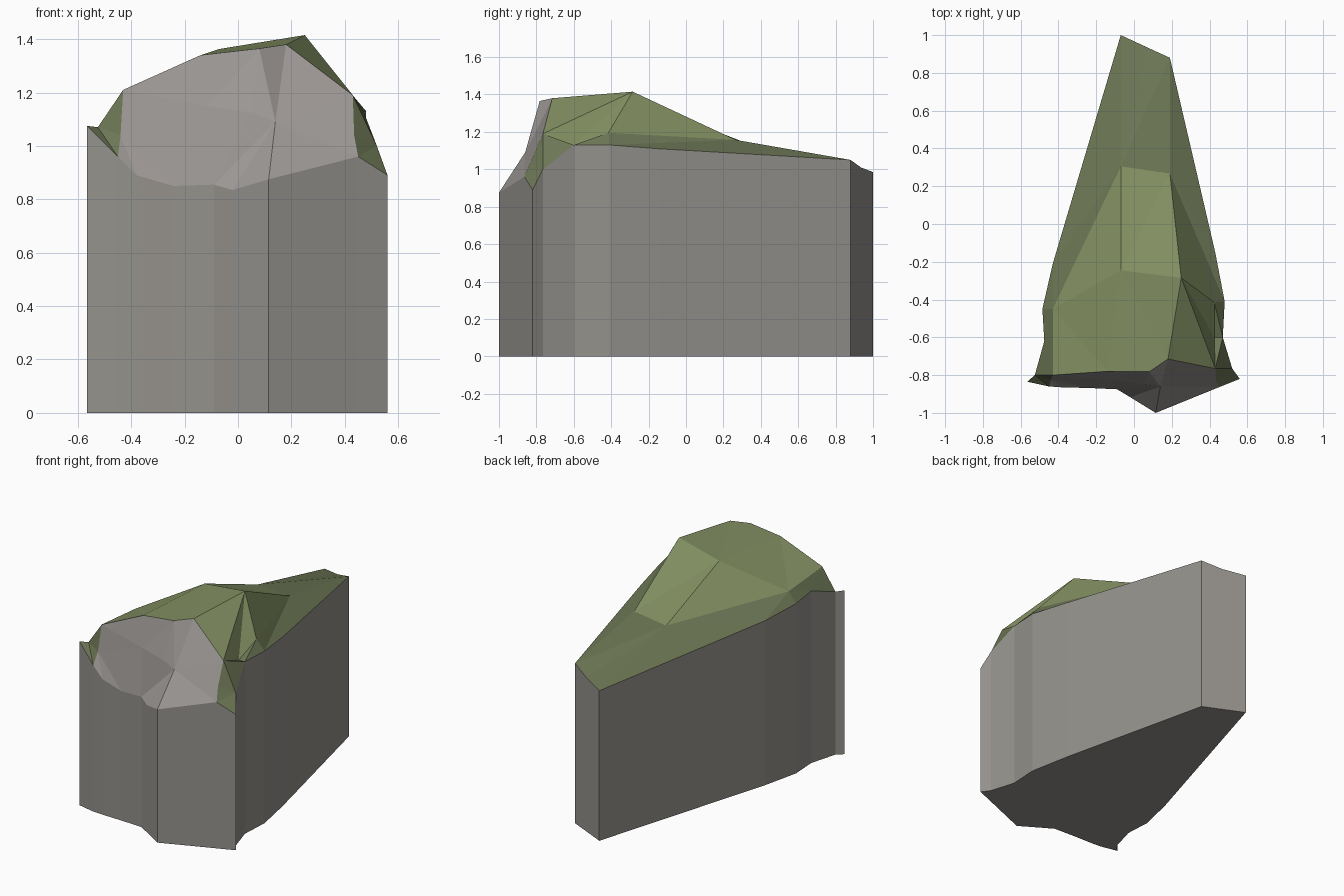
import bpy
from mathutils import Vector
from mathutils.geometry import delaunay_2d_cdt

if "Cube" in bpy.data.objects:
    bpy.data.objects.remove(bpy.data.objects["Cube"])

# Top edge of the wall, counter-clockwise, split into front and side/back
rim_front = [(-.565, -.835, 1.075), (-.45, -.86, .96), (-.38, -.865, .89), (-.24, -.868, .85),
             (-.09, -.875, .855), (-.02, -.917, .835), (.115, -1, .875), (.45, -.864, .96)]
rim_side = [(.56, -.82, .89), (.52, -.765, 1.0), (.47, -.60, 1.13), (.48, -.41, 1.13),
            (.43, -.15, 1.11), (.19, .88, 1.05), (.07, .935, 1.01), (-.07, 1, .985),
            (-.43, -.21, 1.08), (-.485, -.45, 1.115), (-.475, -.62, 1.13), (-.525, -.80, 1.07)]

# Upper edge of the cliff face, from right to left
brow = [(.435, -.83, 1.04), (.43, -.765, 1.19), (.18, -.715, 1.38), (.08, -.782, 1.365),
        (-.14, -.78, 1.34), (-.43, -.80, 1.21), (-.44, -.825, 1.04)]

# Ridge points of the grass
peak, hump = (.25, -.285, 1.415), (-.07, -.245, 1.363)
tail_l, tail_r = (-.07, .305, 1.147), (.19, .267, 1.157)
shoulder_r, dip_r, shoulder_l = (.425, -.415, 1.195), (.425, -.60, 1.128), (-.43, -.45, 1.18)


def make_object(name, verts, faces, *colors):
    mesh = bpy.data.meshes.new(name)
    mesh.from_pydata(verts, [], faces)
    mesh.update()
    obj = bpy.data.objects.new(name, mesh)
    bpy.context.collection.objects.link(obj)
    for color in colors:
        mat = bpy.data.materials.new(name)
        mat.diffuse_color = (*color, 1)
        mat.use_nodes = True
        mat.node_tree.nodes["Principled BSDF"].inputs["Base Color"].default_value = mat.diffuse_color
        mesh.materials.append(mat)
    return obj


def inside(p, poly):
    """Even-odd test of a 2D point against a polygon."""
    odd = False
    for a, b in zip(poly, poly[1:] + poly[:1]):
        if (a.y > p.y) != (b.y > p.y) and p.x < a.x + (p.y - a.y) * (b.x - a.x) / (b.y - a.y):
            odd = not odd
    return odd


def faceted_patch(name, outline, creases, axes, *colors):
    """Triangulate an outline seen along one axis, keeping the crease lines."""
    pts = list(outline)
    for line in creases:
        pts += [p for p in line if p not in pts]
    lines = creases + [outline + outline[:1]]
    edges = [(pts.index(a), pts.index(b)) for l in lines for a, b in zip(l, l[1:])]
    flat = [Vector((p[axes[0]], p[axes[1]])) for p in pts]
    res = delaunay_2d_cdt(flat, edges, [], 0, 1e-5, True)
    source = [ids[0] for ids in res[3]]
    faces = [[source[i] for i in f] for f in res[2]]
    border = flat[:len(outline)]
    faces = [f for f in faces if inside(sum((flat[i] for i in f), Vector((0, 0))) / 3, border)]
    return make_object(name, pts, faces, *colors)


# Rock wall and underside
rim = rim_front + rim_side
n = len(rim)
floor = [(x, y, 0) for x, y, z in rim]
walls = [(i, (i + 1) % n, n + (i + 1) % n, n + i) for i in range(n)]
make_object("rock_wall", floor + rim, walls + [tuple(reversed(range(n)))], (.295, .283, .26))

# Cliff face with a hollow below its nose
nose, cheek, brow_mid = (.14, -.86, 1.09), (.05, -.85, 1.125), (-.12, -.825, 1.15)
faceted_patch("cliff_face", rim_front[1:] + brow,
              [(rim_front[4], nose, rim_front[6]), (nose, brow[2]), (nose, cheek, brow[3]),
               (cheek, brow_mid, brow[3]), (nose, rim_front[7])], (0, 2), (.34, .318, .305))

# Grass cap
grass_outline = [rim_front[-1]] + rim_side + rim_front[:2] + brow[::-1]
grass = faceted_patch("grass_cap", grass_outline,
                      [(peak, hump, tail_l, tail_r, peak), (peak, shoulder_r, dip_r, brow[1], peak),
                       (peak, brow[2]), (hump, brow[4]), (shoulder_r, tail_r, rim_side[5]),
                       (tail_r, rim_side[4]), (tail_r, rim_side[3]), (tail_l, rim_side[7]),
                       (tail_l, shoulder_l, brow[5]), (tail_l, rim_side[8])],
                      (0, 1), (.22, .27, .12), (.15, .18, .09))

# Darker grass along the rim
rim_ids = range(1, 1 + len(rim_side))
for face in grass.data.polygons:
    if any(i in rim_ids for i in face.vertices):
        face.material_index = 1
